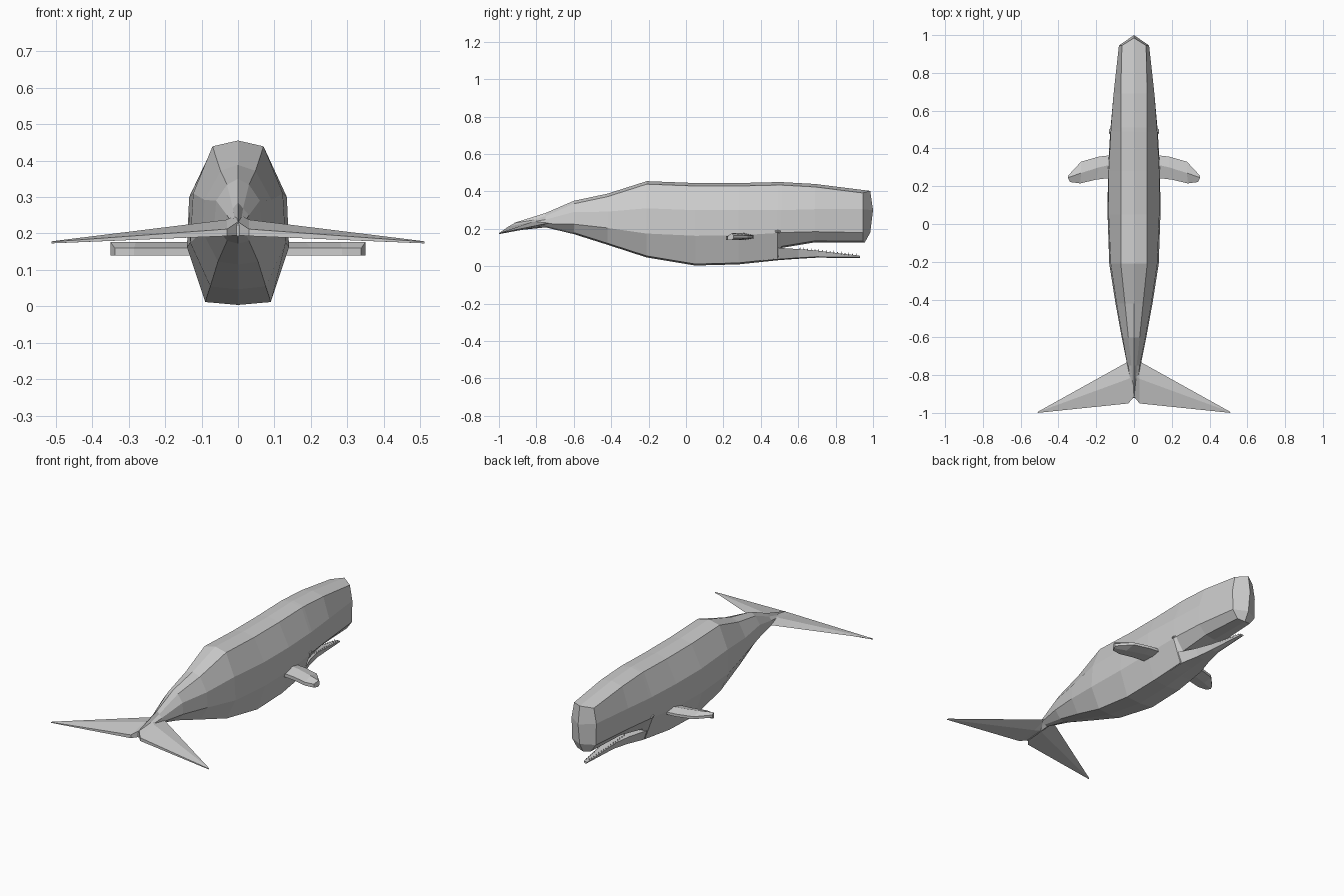
import bpy, bmesh
from mathutils import Matrix

if "Cube" in bpy.data.objects:
    bpy.data.objects.remove(bpy.data.objects["Cube"])


def finish(name, bm):
    bmesh.ops.remove_doubles(bm, verts=bm.verts, dist=1e-5)
    bmesh.ops.recalc_face_normals(bm, faces=bm.faces)
    me = bpy.data.meshes.new(name)
    bm.to_mesh(me)
    bm.free()
    ob = bpy.data.objects.new(name, me)
    bpy.context.collection.objects.link(ob)
    return ob


def loft(bm, rings, cap_start=True, cap_end=True):
    vs = [[bm.verts.new(p) for p in r] for r in rings]
    n = len(vs[0])
    for a, b in zip(vs, vs[1:]):
        for i in range(n):
            j = (i + 1) % n
            bm.faces.new((a[i], a[j], b[j], b[i]))
    if cap_start:
        bm.faces.new(vs[0])
    if cap_end:
        bm.faces.new(vs[-1])
    return vs


def mirrored(bm):
    g = bmesh.ops.duplicate(bm, geom=bm.verts[:] + bm.edges[:] + bm.faces[:])
    vs = [v for v in g['geom'] if isinstance(v, bmesh.types.BMVert)]
    bmesh.ops.scale(bm, vec=(-1, 1, 1), verts=vs)


# Body: y, top z, bottom z, upper z, lower z, half widths (top, upper, lower, bottom)
stations = [
    (-0.92, .232, .190, .220, .205, .005, .010, .010, .005),
    (-0.75, .285, .208, .250, .228, .014, .030, .035, .014),
    (-0.60, .350, .172, .290, .225, .030, .060, .065, .030),
    (-0.42, .388, .115, .292, .205, .048, .092, .098, .055),
    (-0.21, .455, .047, .310, .175, .070, .123, .131, .076),
    (0.05, .445, .004, .300, .163, .070, .134, .140, .090),
    (0.28, .445, .010, .300, .165, .070, .134, .138, .088),
    (0.49, .450, .032, .300, .178, .070, .123, .126, .076),
    (0.51, .450, .098, .300, .180, .070, .122, .124, .074),
    (0.69, .440, .128, .305, .185, .070, .108, .108, .060),
    (0.945, .408, .126, .305, .180, .064, .080, .078, .045),
]
bm = bmesh.new()
rings = []
for y, t, b, zu, zl, wt, wu, wl, wb in stations:
    half = [(wt, t - .016), (wu, zu), (wl, zl), (wb, b + .008)]
    rings.append([(0, y, t)] + [(x, y, z) for x, z in half] + [(0, y, b)]
                 + [(-x, y, z) for x, z in reversed(half)])
last = rings[-1]
rings[-1] = [(0, .985, .403)] + last[1:5] + [(0, .955, .126)] + last[6:]
vs = loft(bm, rings, cap_end=False)[-1]
# blunt snout with a centre ridge
ridge = [vs[0], bm.verts.new((0, 1.0, .30)), bm.verts.new((0, .985, .18)), vs[5]]
for side in (vs[1:5], vs[:5:-1]):
    bm.faces.new((ridge[0], side[0], side[1], ridge[1]))
    bm.faces.new((ridge[1], side[1], side[2], ridge[2]))
    bm.faces.new((ridge[2], side[2], side[3], ridge[3]))
finish("body", bm)

# Lower jaw: y, top z, bottom z, half widths (top, bottom)
bm = bmesh.new()
jaw = [(.40, .12, .023, .105, .078), (.50, .098, .033, .095, .070),
       (.60, .092, .040, .055, .042), (.70, .084, .046, .030, .024),
       (.93, .056, .044, .012, .009)]
loft(bm, [[(w, y, t), (v, y, b + .005), (0, y, b), (-v, y, b + .005), (-w, y, t)]
          for y, t, b, w, v in jaw])
finish("lower_jaw", bm)

# Teeth in two rows along the jaw
bm = bmesh.new()
for i in range(16):
    f = i / 15
    y = .61 + .30 * f
    x = .042 - .034 * f if y < .7 else .026 - .08 * (y - .7)
    x = min(x, .026)
    z = .092 - .034 * f
    for s in (-1, 1):
        bmesh.ops.create_cone(bm, segments=4, radius1=.004, radius2=.0, depth=.016,
                              cap_ends=True, matrix=Matrix.Translation((s * x, y, z + .004)))
finish("teeth", bm)

# Tail flukes: root section tapering to a sharp tip
bm = bmesh.new()
root = [(0, -.70, .240), (0, -.80, .255), (0, -.915, .232), (0, -.915, .195), (0, -.80, .205)]
mid = [(.03, -.728, .232), (.03, -.82, .238), (.03, -.95, .212), (.03, -.95, .193), (.03, -.82, .205)]
tip = [(.505, -.992, .178), (.508, -.995, .179), (.512, -1.0, .177), (.512, -1.0, .173), (.508, -.995, .173)]
loft(bm, [root, mid, tip])
mirrored(bm)
finish("tail_flukes", bm)

# Pectoral fins: x, leading y, crest y, trailing y
bm = bmesh.new()
secs = [((.10, .10), .362, .31, .245), ((.14, .14), .362, .31, .242),
        ((.185, .20), .357, .30, .235), ((.28, .285), .330, .27, .215),
        ((.350, .338), .255, .245, .222)]
loft(bm, [[(xl, l, .165), (xl, c, .177), (xt, t, .160), (xt, t, .140), (xl, c, .140), (xl, l, .150)]
          for (xl, xt), l, c, t in secs])
mirrored(bm)
finish("pectoral_fins", bm)

# Eyes
bm = bmesh.new()
for s in (-1, 1):
    bmesh.ops.create_icosphere(bm, subdivisions=1, radius=.012,
                               matrix=Matrix.Translation((s * .123, .49, .186))
                               @ Matrix.Diagonal((1, 1.5, .7, 1)))
finish("eyes", bm)
